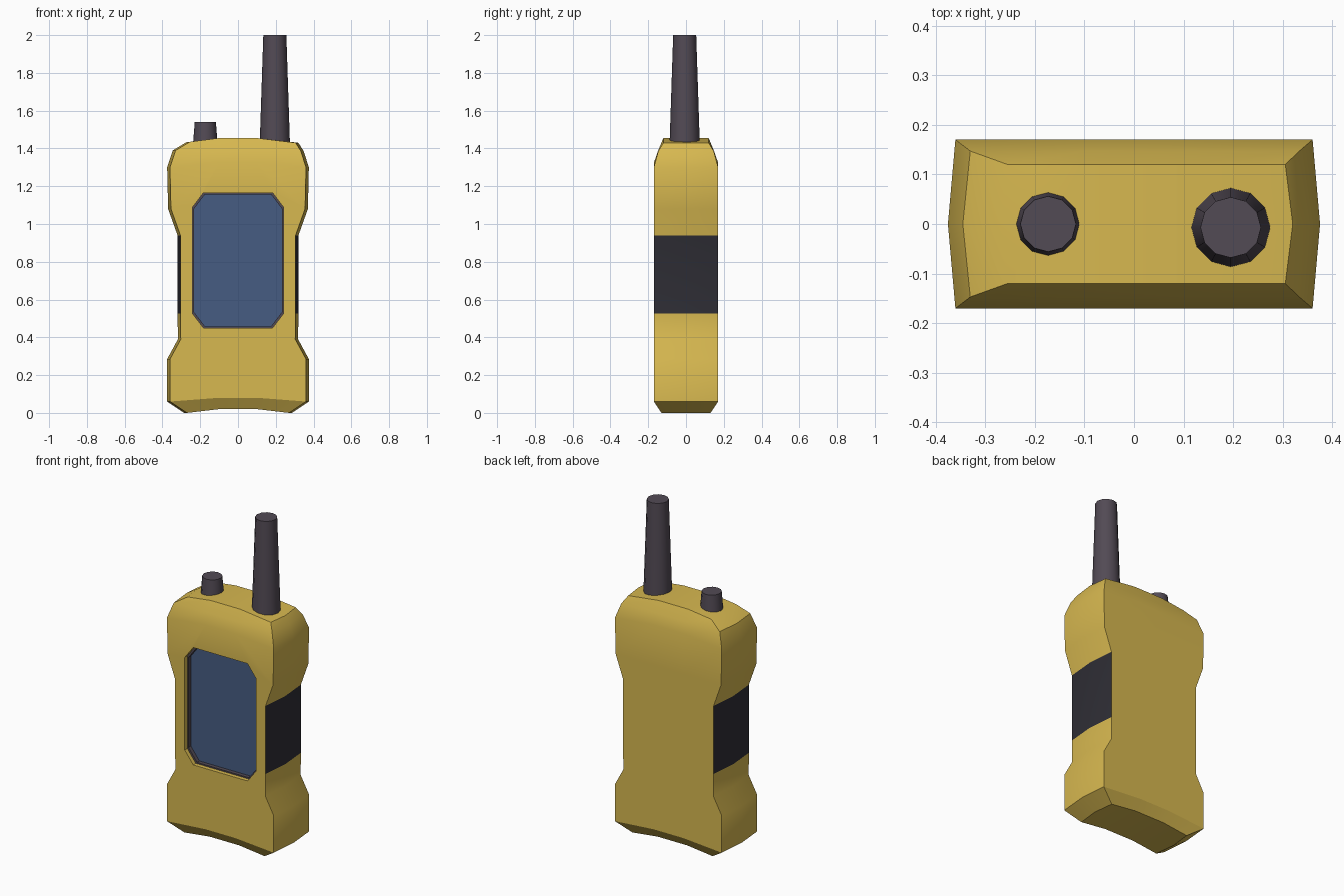
import bpy, bmesh, math

if "Cube" in bpy.data.objects:
    bpy.data.objects.remove(bpy.data.objects["Cube"])


def material(name, rgb):
    m = bpy.data.materials.new(name)
    m.diffuse_color = (*rgb, 1)
    m.use_nodes = True
    m.node_tree.nodes["Principled BSDF"].inputs["Base Color"].default_value = m.diffuse_color
    return m


YELLOW = material("yellow casing", (0.68, 0.48, 0.08))
GRIP = material("black rubber", (0.029, 0.028, 0.037))
PLASTIC = material("dark plastic", (0.085, 0.069, 0.09))
BLUE = material("blue screen", (0.061, 0.107, 0.223))


def finish(name, bm, *mats):
    bmesh.ops.recalc_face_normals(bm, faces=bm.faces)
    me = bpy.data.meshes.new(name)
    bm.to_mesh(me)
    bm.free()
    for m in mats:
        me.materials.append(m)
    ob = bpy.data.objects.new(name, me)
    bpy.context.collection.objects.link(ob)
    return ob


def activate(ob):
    bpy.ops.object.select_all(action='DESELECT')
    ob.select_set(True)
    bpy.context.view_layer.objects.active = ob


def octagon(inset):
    # screen outline in x, z with cut corners
    w, lo, hi, c, d = 0.24 - inset, 0.45 + inset, 1.165 - inset, 0.057, 0.075
    right = [(w - c, lo), (w, lo + d), (w, hi - d), (w - c, hi)]
    return right + [(-x, z) for x, z in reversed(right)]


def prism(name, outline, y0, y1, mat):
    bm = bmesh.new()
    a, b = ([bm.verts.new((x, y, z)) for x, z in outline] for y in (y0, y1))
    n = len(a)
    bm.faces.new(a)
    bm.faces.new(b)
    for i in range(n):
        j = (i + 1) % n
        bm.faces.new((a[i], a[j], b[j], b[i]))
    return finish(name, bm, mat)


# casing rows: left x, right x, edge z left, edge z right, centre z, half depth
ROWS = [
    (0.27, 0.27, 0.0, 0.0, 0.02, 0.13),
    (0.36, 0.36, 0.06, 0.06, 0.08, 0.17),
    (0.36, 0.36, 0.285, 0.285, 0.285, 0.17),
    (0.303, 0.303, 0.39, 0.39, 0.39, 0.17),
    (0.305, 0.305, 0.525, 0.525, 0.525, 0.17),
    (0.305, 0.305, 0.94, 0.94, 0.94, 0.17),
    (0.355, 0.355, 1.08, 1.08, 1.08, 0.17),
    (0.36, 0.36, 1.30, 1.30, 1.325, 0.17),
    (0.33, 0.333, 1.39, 1.385, 1.39, 0.147),
    (0.255, 0.305, 1.435, 1.43, 1.455, 0.12),
]
bm = bmesh.new()
rings = []
for xl, xr, zl, zr, zc, d in ROWS:
    bulge = 0.015
    front = [(-xl, -d, zl), (-0.1, -d, zc), (0.1, -d, zc), (xr, -d, zr)]
    back = [(x, d, z) for x, _, z in reversed(front)]
    pts = front + [(xr + bulge, 0, zr)] + back + [(-xl - bulge, 0, zl)]
    rings.append([bm.verts.new(p) for p in pts])
for r, (a, b) in enumerate(zip(rings, rings[1:])):
    for i in range(10):
        j = (i + 1) % 10
        f = bm.faces.new((a[i], a[j], b[j], b[i]))
        f.material_index = int(r == 4 and i in (3, 4, 8, 9))  # side grips
for ring in (rings[0], rings[-1]):
    for ids in ((0, 1, 7, 8, 9), (1, 2, 6, 7), (2, 3, 4, 5, 6)):
        bm.faces.new([ring[i] for i in ids])
casing = finish("casing", bm, YELLOW, GRIP)

# screen recess
cutter = prism("recess_cutter", octagon(0), -0.3, -0.115, YELLOW)
cutter.hide_render = True
activate(casing)
mod = casing.modifiers.new("recess", 'BOOLEAN')
mod.operation = 'DIFFERENCE'
mod.solver = 'EXACT'
mod.object = cutter
bpy.ops.object.modifier_apply(modifier=mod.name)
bpy.data.objects.remove(cutter)
bpy.ops.object.shade_smooth_by_angle(angle=math.radians(30))

# screen bezel ring and glass
bm = bmesh.new()
loops = [[bm.verts.new((x, y, z)) for x, z in octagon(inset)]
         for inset, y in ((0.0, -0.145), (0.008, -0.145), (0.008, -0.116))]
for a, b in zip(loops, loops[1:]):
    for i in range(8):
        j = (i + 1) % 8
        bm.faces.new((a[i], a[j], b[j], b[i]))
finish("screen_bezel", bm, PLASTIC)
prism("screen_glass", octagon(0.004), -0.122, -0.114, BLUE)


# antenna and control knob
def tapered(name, x, y, z0, z1, r0, r1):
    bpy.ops.mesh.primitive_cone_add(vertices=12, radius1=r0, radius2=r1, depth=z1 - z0,
                                    location=(x, y, (z0 + z1) / 2))
    ob = bpy.context.object
    ob.name = name
    ob.data.materials.append(PLASTIC)
    bpy.ops.object.shade_smooth_by_angle(angle=math.radians(35))


tapered("antenna", 0.195, -0.007, 1.425, 2.0, 0.08, 0.061)
tapered("control_knob", -0.173, 0, 1.425, 1.54, 0.065, 0.056)
